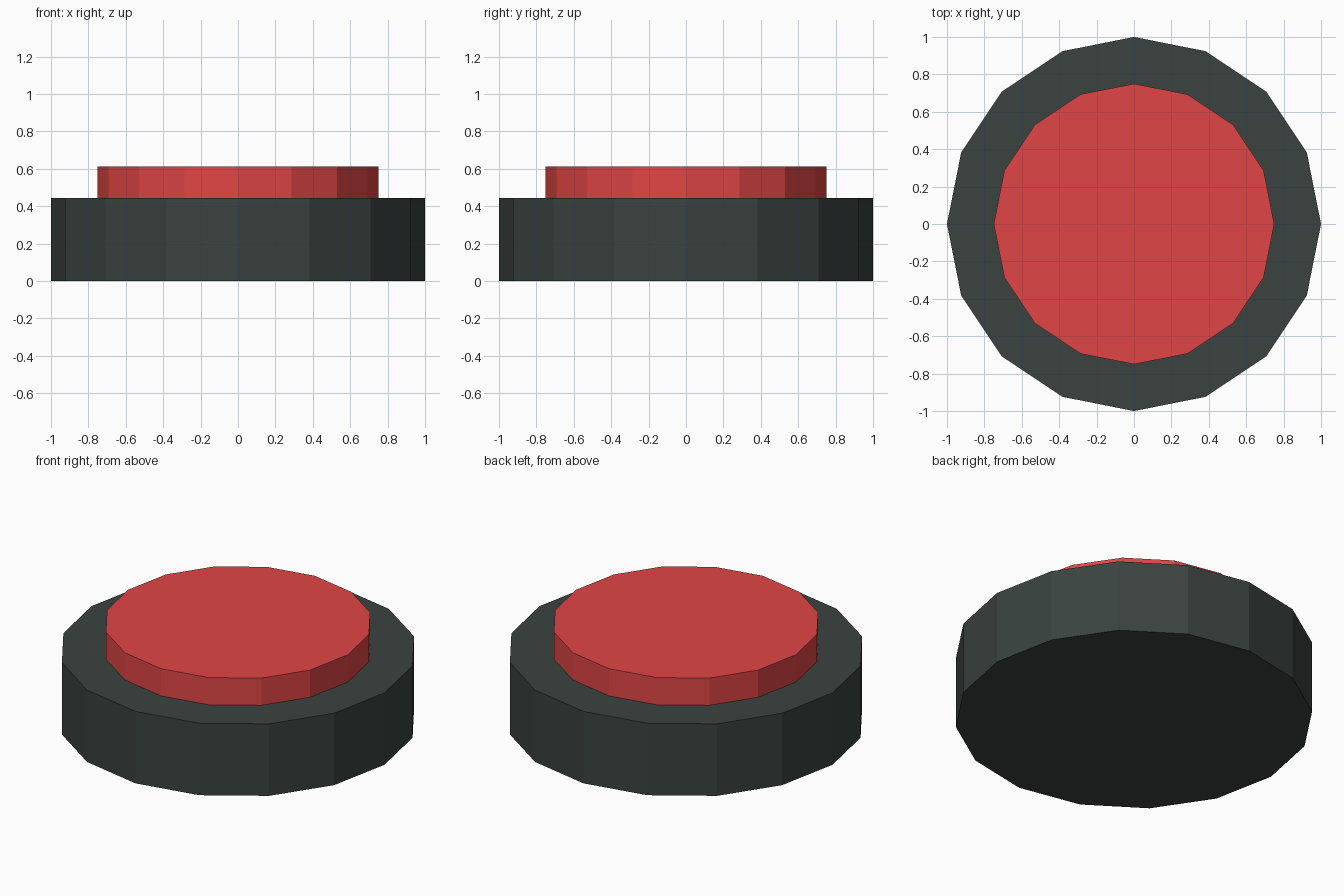
import bpy

if "Cube" in bpy.data.objects:
    bpy.data.objects.remove(bpy.data.objects["Cube"])

SIDES = 16


def material(name, color):
    mat = bpy.data.materials.new(name)
    mat.diffuse_color = (*color, 1.0)
    mat.use_nodes = True
    mat.node_tree.nodes["Principled BSDF"].inputs["Base Color"].default_value = mat.diffuse_color
    return mat


def disc(name, radius, z_bottom, z_top, mat):
    bpy.ops.mesh.primitive_cylinder_add(
        vertices=SIDES, radius=radius, depth=z_top - z_bottom,
        location=(0, 0, (z_bottom + z_top) / 2))
    obj = bpy.context.object
    obj.name = name
    obj.data.materials.append(mat)
    return obj


# Dark housing
disc("button_base", 1.0, 0.0, 0.444, material("dark_grey", (0.042, 0.055, 0.050)))

# Red push cap, seated slightly into the housing
disc("button_cap", 0.75, 0.43, 0.612, material("red", (0.75, 0.06, 0.06)))
